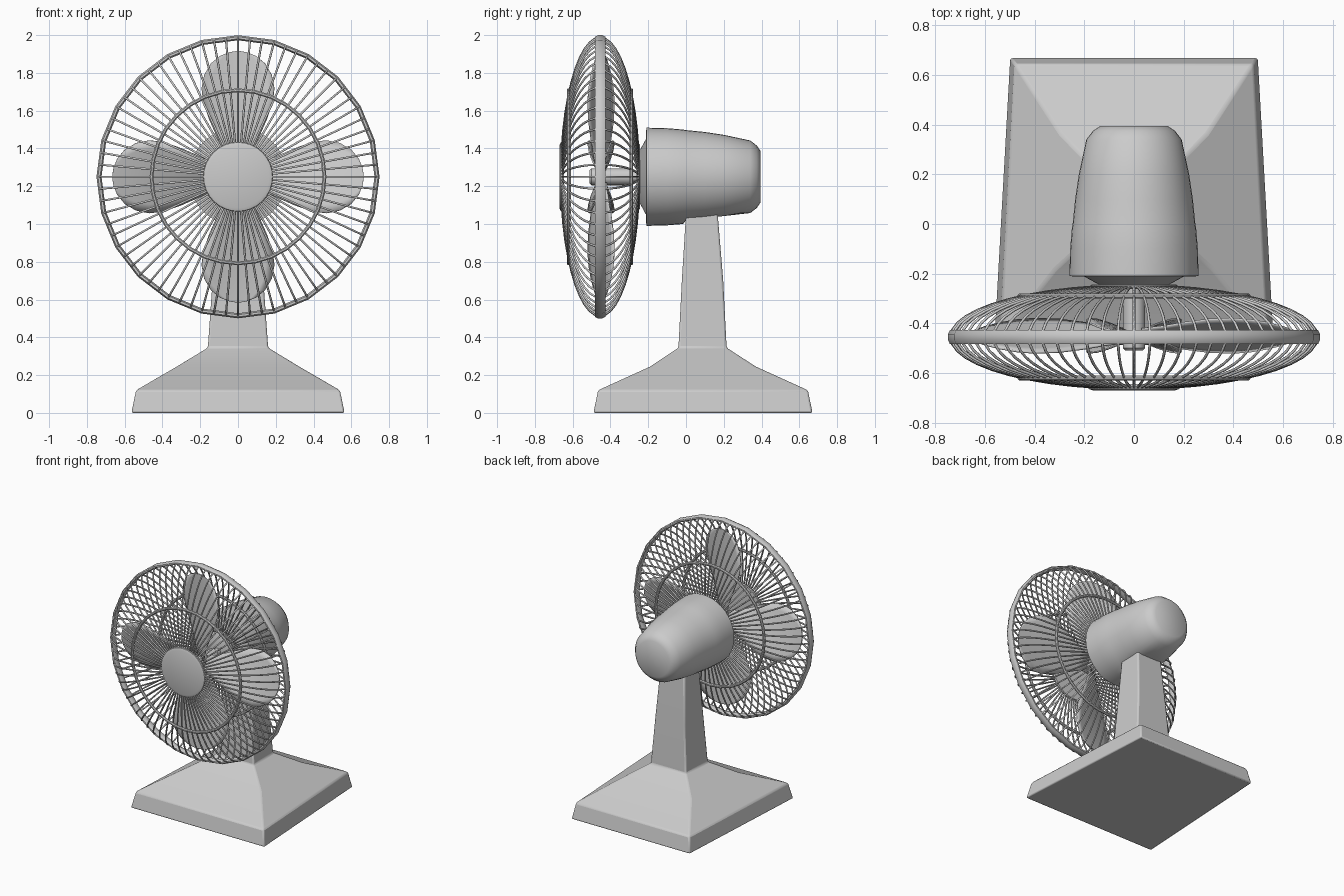
import bpy, bmesh, math
from mathutils import Vector

if "Cube" in bpy.data.objects:
    bpy.data.objects.remove(bpy.data.objects["Cube"])

CZ, CY = 1.25, -0.455          # fan axis height, cage mid plane


def finish(name, bm, smooth=35):
    bmesh.ops.recalc_face_normals(bm, faces=bm.faces)
    me = bpy.data.meshes.new(name)
    bm.to_mesh(me)
    bm.free()
    ob = bpy.data.objects.new(name, me)
    bpy.context.collection.objects.link(ob)
    bpy.ops.object.select_all(action='DESELECT')
    ob.select_set(True)
    bpy.context.view_layer.objects.active = ob
    if smooth:
        bpy.ops.object.shade_smooth_by_angle(angle=math.radians(smooth))
    return ob


def loft(name, rings, closed=False, smooth=35):
    """Skin a list of point rings; cap the ends unless closed on itself."""
    bm = bmesh.new()
    vs = [[bm.verts.new(p) for p in ring] for ring in rings]
    n = len(vs[0])
    pairs = list(zip(vs, vs[1:])) + ([(vs[-1], vs[0])] if closed else [])
    for a, b in pairs:
        for i in range(n):
            j = (i + 1) % n
            bm.faces.new((a[i], a[j], b[j], b[i]))
    if not closed:
        bm.faces.new(vs[0])
        bm.faces.new(vs[-1])
    return finish(name, bm, smooth)


def circle(y, r, n):
    return [Vector((r * math.cos(2 * math.pi * i / n), y,
                    CZ + r * math.sin(2 * math.pi * i / n))) for i in range(n)]


def lathe(name, profile, n=32, closed=False):
    return loft(name, [circle(y, r, n) for y, r in profile], closed)


def ring(name, y, r, tube, n, sides=8, depth=None):
    depth = depth or tube
    prof = [(y + depth * math.sin(2 * math.pi * (k + .5) / sides),
             r + tube * math.cos(2 * math.pi * (k + .5) / sides)) for k in range(sides)]
    return lathe(name, prof, n, True)


# Base and neck: stacked trapezoid sections (z, front half width, back half width, y0, y1)
sections = [(0, .565, .50, -.49, .67), (.12, .54, .48, -.465, .645),
            (.245, .325, .30, -.19, .37), (.345, .16, .15, -.04, .215),
            (.70, .135, .125, -.022, .197), (1.12, .11, .10, .004, .162)]
base = loft("base_and_neck", [[(-f, y0, z), (f, y0, z), (b, y1, z), (-b, y1, z)]
                              for z, f, b, y0, y1 in sections], smooth=30)
bev = base.modifiers.new("soft_edges", 'BEVEL')
bev.width, bev.segments, bev.limit_method = .01, 2, 'ANGLE'

# Motor housing, slightly flattened underneath behind the front collar
housing_prof = [(-.25, .13), (-.212, .20), (-.21, .26), (-.1, .257), (-.015, .25),
                (0, .247), (.1, .237), (.2, .222), (.34, .192), (.375, .165), (.395, .135)]
rings = [circle(y, r, 40) for y, r in housing_prof]
for rg in rings:
    for p in rg:
        if p.y >= 0:
            p.z = max(p.z, 1.02 + .11 * p.y)
loft("motor_housing", rings)

# Shaft and blade hub
lathe("shaft", [(-.32, .028), (-.24, .028)], 16)
lathe("blade_hub", [(-.51, .035), (-.50, .045), (-.30, .045), (-.29, .035)], 20)

# Four pitched, twisted blades: (radius, half width)
outline = [(.03, .045), (.12, .07), (.2, .105), (.3, .15), (.4, .184), (.47, .192),
           (.54, .178), (.60, .143), (.64, .095), (.66, .045), (.665, .012)]
for k in range(4):
    a = k * math.pi / 2
    d = Vector((math.cos(a), 0, math.sin(a)))
    e = Vector((-math.sin(a), 0, math.cos(a)))
    bm = bmesh.new()
    rows = []
    for r, w in outline:
        slope = .62 - .62 * r
        row = []
        for i in range(9):
            t = w * (i / 4 - 1)
            row.append(bm.verts.new(Vector((0, -.45 + slope * t, CZ)) + d * r + e * t))
        rows.append(row)
    for p, q in zip(rows, rows[1:]):
        for i in range(8):
            bm.faces.new((p[i], p[i + 1], q[i + 1], q[i]))
    blade = finish("blade_%d" % (k + 1), bm)
    sol = blade.modifiers.new("thickness", 'SOLIDIFY')
    sol.thickness, sol.offset = .008, 0

# Cage rim, middle rings and front cap
ring("cage_rim", CY, .736, .0145, 24, 8, .03)
for name, s in (("front", -1), ("back", 1)):
    ring(name + "_cage_ring", CY + s * .165, .458, .011, 32)
ring("back_cage_inner_ring", CY + .203, .165, .01, 32)
lathe("front_cap", [(-.645, .18), (-.655, .186), (-.664, .182), (-.67, .165)], 32)

# Cage wires: elliptical ribs from the centre out to the rim
for name, s, r0 in (("front", -1, .15), ("back", 1, .15)):
    cu = bpy.data.curves.new(name + "_cage_wires", 'CURVE')
    cu.dimensions = '3D'
    cu.bevel_depth, cu.bevel_resolution = .0058, 1
    t0 = math.asin(r0 / .738)
    for i in range(72):
        a = 2 * math.pi * i / 72
        sp = cu.splines.new('POLY')
        sp.points.add(10)
        for j, pt in enumerate(sp.points):
            t = t0 + (math.pi / 2 - t0) * j / 10
            r = .738 * math.sin(t)
            pt.co = (r * math.cos(a), CY + s * .207 * math.cos(t), CZ + r * math.sin(a), 1)
    ob = bpy.data.objects.new(name + "_cage_wires", cu)
    bpy.context.collection.objects.link(ob)
    bpy.ops.object.select_all(action='DESELECT')
    ob.select_set(True)
    bpy.context.view_layer.objects.active = ob
    bpy.ops.object.convert(target='MESH')
